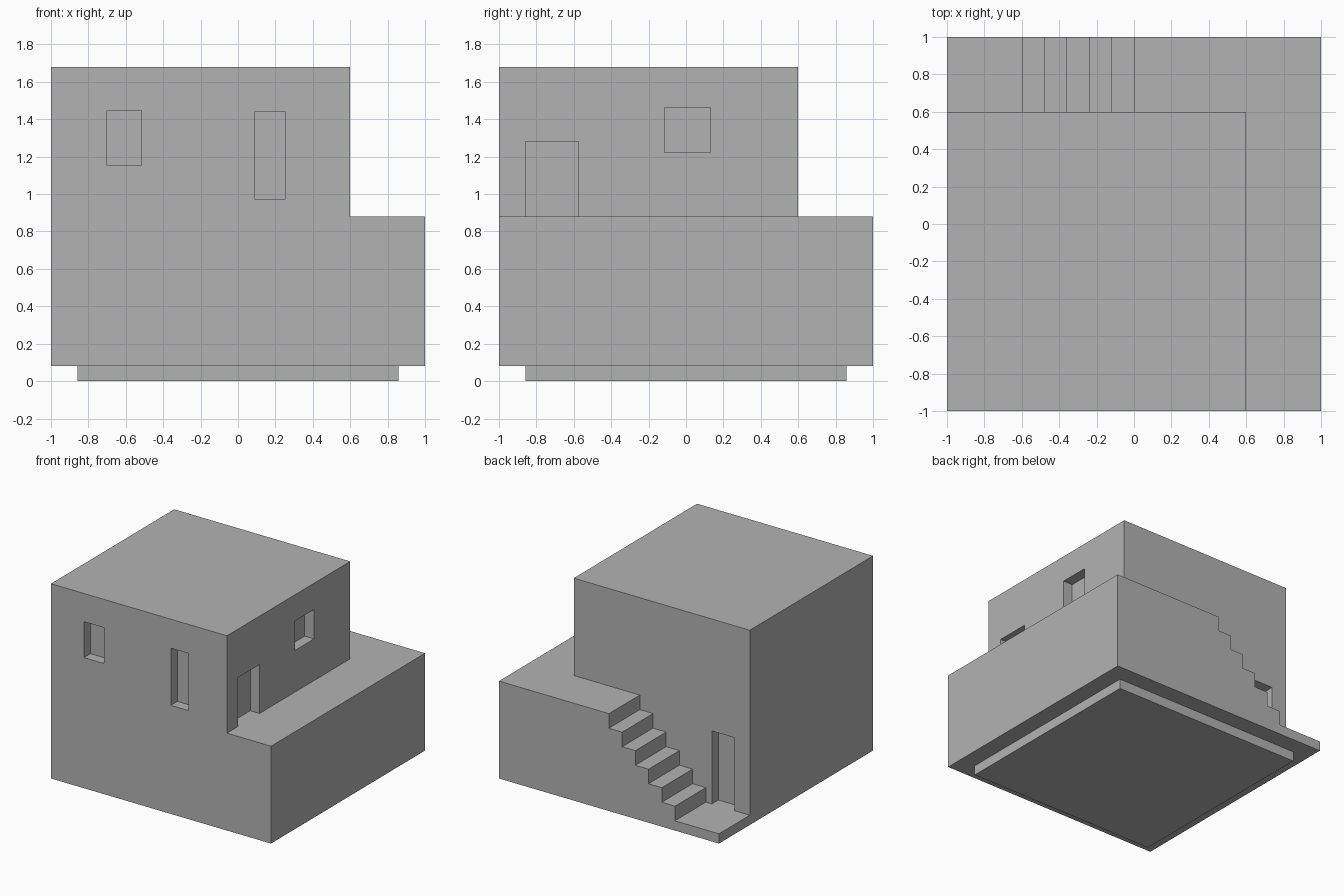
import bpy
import bmesh

cube = bpy.data.objects.get("Cube")
if cube:
    bpy.data.objects.remove(cube, do_unlink=True)

# Single plaster colour
plaster = bpy.data.materials.new("grey plaster")
plaster.use_nodes = True
grey = (0.45, 0.45, 0.45, 1)
plaster.diffuse_color = grey
for node in plaster.node_tree.nodes:
    if node.type == 'BSDF_PRINCIPLED':
        node.inputs["Base Color"].default_value = grey

GROUND, TERRACE, ROOF = 0.08, 0.88, 1.68
WALL = 0.6        # outer plane of the set-back walls
RECESS = 0.085    # depth of doors and windows
OUT = 0.1         # how far cutters stick out of the wall


def prism(name, profile, y0, y1):
    """Extrude an (x, z) outline from y0 to y1."""
    bm = bmesh.new()
    face = bm.faces.new([bm.verts.new((x, y0, z)) for x, z in profile])
    side = bmesh.ops.extrude_face_region(bm, geom=[face])["geom"]
    verts = [v for v in side if isinstance(v, bmesh.types.BMVert)]
    bmesh.ops.translate(bm, verts=verts, vec=(0, y1 - y0, 0))
    bmesh.ops.recalc_face_normals(bm, faces=bm.faces)
    mesh = bpy.data.meshes.new(name)
    bm.to_mesh(mesh)
    bm.free()
    mesh.materials.append(plaster)
    obj = bpy.data.objects.new(name, mesh)
    bpy.context.collection.objects.link(obj)
    return obj


def box(name, x, y, z):
    outline = [(x[0], z[0]), (x[1], z[0]), (x[1], z[1]), (x[0], z[1])]
    return prism(name, outline, y[0], y[1])


# Foundation plinth
box("plinth", (-0.857, 0.857), (-0.857, 0.857), (0, GROUND))

# House with the side terrace
house = prism("house", [(-1, GROUND), (1, GROUND), (1, TERRACE),
                        (WALL, TERRACE), (WALL, ROOF), (-1, ROOF)], -1, WALL)

# Rear terrace stepping down to the low landing
steps, run = 6, 0.12
rise = (TERRACE - 0.16) / steps
outline = [(-1, GROUND), (1, GROUND), (1, TERRACE)]
for i in range(steps):
    x, z = -run * i, TERRACE - rise * i
    outline += [(x, z), (x, z - rise)]
outline.append((-1, 0.16))
prism("rear_stairs", outline, WALL, 1)

# Recessed doors and windows
front = (-1 - OUT, -1 + RECESS)
outer = (WALL - RECESS, WALL + OUT)
cutters = [
    box("front_window_cutter", (-0.70, -0.516), front, (1.153, 1.448)),
    box("tall_window_cutter", (0.09, 0.25), front, (0.972, 1.442)),
    box("side_window_cutter", outer, (-0.115, 0.13), (1.223, 1.464)),
    box("side_door_cutter", outer, (-0.858, -0.576), (TERRACE, 1.282)),
    box("back_door_cutter", (-0.863, -0.655), outer, (0.16, 0.76)),
]
bpy.context.view_layer.objects.active = house
for cutter in cutters:
    cutter.hide_render = True
    mod = house.modifiers.new(cutter.name, 'BOOLEAN')
    mod.operation = 'DIFFERENCE'
    mod.solver = 'EXACT'
    mod.object = cutter
    bpy.ops.object.modifier_apply(modifier=mod.name)
    bpy.data.objects.remove(cutter, do_unlink=True)
